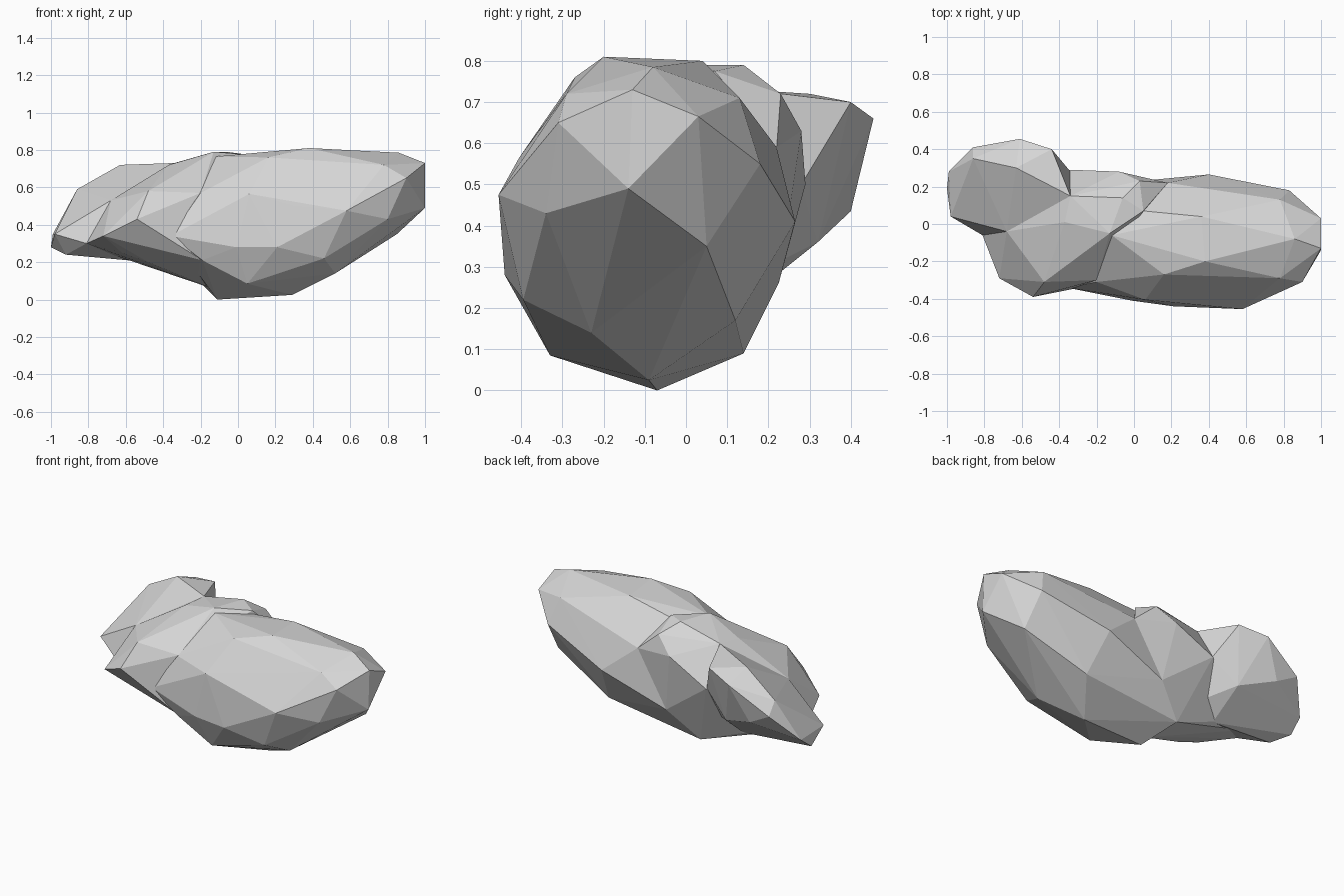
import bpy
import bmesh

default_cube = bpy.data.objects.get("Cube")
if default_cube:
    bpy.data.objects.remove(default_cube, do_unlink=True)

# Single stone colour
stone = bpy.data.materials.new("stone grey")
stone.use_nodes = True
stone_colour = (0.68, 0.68, 0.68, 1)
stone.diffuse_color = stone_colour
stone.node_tree.nodes["Principled BSDF"].inputs["Base Color"].default_value = stone_colour


def faceted_lobe(name, corners):
    """Wrap a convex, flat-faced chunk of stone around a few corner points."""
    bm = bmesh.new()
    for corner in corners:
        bm.verts.new(corner)
    bmesh.ops.convex_hull(bm, input=bm.verts, use_existing_faces=False)
    loose = [v for v in bm.verts if not v.link_faces]
    bmesh.ops.delete(bm, geom=loose, context="VERTS")
    bmesh.ops.recalc_face_normals(bm, faces=bm.faces)
    mesh = bpy.data.meshes.new(name)
    bm.to_mesh(mesh)
    bm.free()
    mesh.materials.append(stone)
    lobe = bpy.data.objects.new(name, mesh)
    bpy.context.collection.objects.link(lobe)
    return lobe


def merge_lobe(target, lobe):
    """Fuse a lobe into the target with a boolean union, then drop the helper."""
    lobe.hide_render = True
    union = target.modifiers.new("union", "BOOLEAN")
    union.operation = "UNION"
    union.solver = "EXACT"
    union.object = lobe
    bpy.context.view_layer.objects.active = target
    bpy.ops.object.modifier_apply(modifier=union.name)
    bpy.data.objects.remove(lobe, do_unlink=True)


# Large main lobe: crest, left-hand tip, front belly, underside, back
crest = [(-.12, -.06, .765), (.16, -.27, .76), (.38, -.2, .81), (.36, .04, .8),
         (.05, .07, .755), (.54, -.3, .71), (.64, -.1, .78), (.86, -.08, .785)]
tip = [(1, -.13, .73), (1, .03, .665), (1, -.14, .49), (.9, -.31, .65),
       (.78, -.29, .72), (.8, -.34, .43), (.78, .13, .71), (.83, .18, .55)]
belly = [(-.2, -.31, .57), (.06, -.405, .565), (.58, -.455, .475), (.3, -.43, .5),
         (-.36, -.34, .34), (-.01, -.41, .28), (.21, -.44, .28), (.46, -.395, .22)]
underside = [(-.19, -.33, .21), (.05, -.33, .085), (-.11, -.07, 0), (.29, -.09, .025),
             (.52, -.23, .14), (-.2, .14, .09), (.45, .12, .17), (.85, .05, .35)]
back = [(.4, .265, .41), (-.02, .225, .26), (.18, .22, .59)]
boulder = faceted_lobe("boulder", crest + tip + belly + underside + back)

# Middle lobe: fills the shoulder and the blunt front right corner
shoulder = [(-.13, -.05, .79), (-.06, .14, .79), (.05, .07, .775), (.03, .23, .72),
            (-.08, .28, .63), (-.34, .29, .5), (-.34, .15, .73), (-.37, .01, .72),
            (.18, .22, .59)]
corner = [(-.72, -.29, .34), (-.54, -.39, .43), (-.48, -.31, .58), (-.2, -.3, .57),
          (-.36, -.34, .34), (-.68, -.04, .53), (-.81, -.06, .3)]
keel = [(-.48, -.17, .2), (-.48, .13, .2), (-.62, -.17, .25), (-.73, .08, .26),
        (-.2, .14, .09), (-.14, -.07, .06), (-.19, -.32, .21), (-.02, .225, .26)]
merge_lobe(boulder, faceted_lobe("middle_lobe", shoulder + corner + keel))

# Rear lobe: bulges out behind the middle and droops to a low end
bulge = [(-.61, .455, .66), (-.63, .3, .72), (-.44, .4, .7), (-.34, .15, .73),
         (-.34, .28, .5), (-.86, .35, .59), (-.86, .41, .51), (-.72, .4, .435),
         (-.5, .32, .36)]
low_end = [(-.99, .28, .35), (-1, .19, .28), (-.98, .04, .35), (-.81, -.06, .3),
           (-.68, -.04, .53), (-.92, .1, .24), (-.73, .08, .26), (-.48, .12, .2),
           (-.3, .1, .25)]
merge_lobe(boulder, faceted_lobe("rear_lobe", bulge + low_end))

# Keep every facet flat and the stone colour uniform
boulder.data.materials.clear()
boulder.data.materials.append(stone)
for face in boulder.data.polygons:
    face.use_smooth = False
    face.material_index = 0
